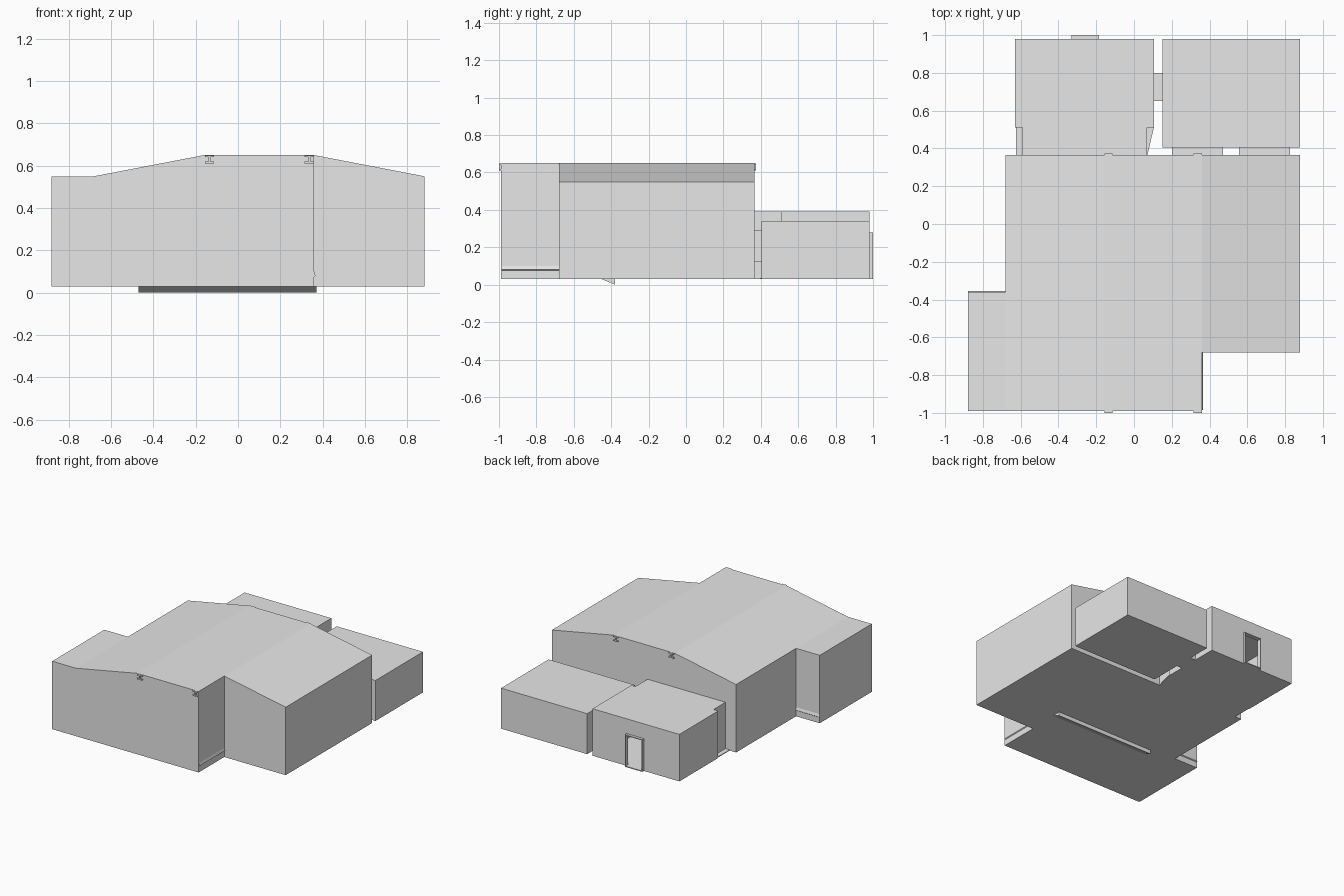
import bpy, bmesh
from mathutils import Vector

cube = bpy.data.objects.get("Cube")
if cube:
    bpy.data.objects.remove(cube, do_unlink=True)

grey = bpy.data.materials.new("plain grey")
grey.use_nodes = True
grey.diffuse_color = (0.8, 0.8, 0.8, 1)
grey.node_tree.nodes["Principled BSDF"].inputs["Base Color"].default_value = (0.8, 0.8, 0.8, 1)

FLOOR = 0.03


def prism(name, outline, shift):
    """Closed solid: a planar outline pushed along shift."""
    bm = bmesh.new()
    face = bm.faces.new([bm.verts.new(p) for p in outline])
    extruded = bmesh.ops.extrude_face_region(bm, geom=[face], use_keep_orig=True)["geom"]
    moved = [g for g in extruded if isinstance(g, bmesh.types.BMVert)]
    bmesh.ops.translate(bm, verts=moved, vec=Vector(shift))
    bmesh.ops.recalc_face_normals(bm, faces=bm.faces)
    mesh = bpy.data.meshes.new(name)
    bm.to_mesh(mesh)
    bm.free()
    mesh.materials.append(grey)
    obj = bpy.data.objects.new(name, mesh)
    bpy.context.collection.objects.link(obj)
    return obj


def box(name, x, y, z):
    base = [(x[0], y[0], z[0]), (x[1], y[0], z[0]), (x[1], y[1], z[0]), (x[0], y[1], z[0])]
    return prism(name, base, (0, 0, z[1] - z[0]))


def cut(target, name, x, y, z):
    cutter = box(name, x, y, z)
    cutter.hide_render = True
    cutter.hide_set(True)
    mod = target.modifiers.new(name, "BOOLEAN")
    mod.operation = "DIFFERENCE"
    mod.solver = "EXACT"
    mod.object = cutter


# Main hall: roof profile along y, with two corners cut out
roof = [(-0.88, FLOOR), (0.88, FLOOR), (0.88, 0.55), (0.36, 0.65),
        (-0.16, 0.65), (-0.68, 0.55), (-0.88, 0.55)]
hall = prism("main_hall", [(x, -0.99, z) for x, z in roof], (0, 1.355, 0))
cut(hall, "front_corner_cutter", (0.36, 1), (-1.1, -0.68), (-0.1, 1))
cut(hall, "back_corner_cutter", (-1, -0.68), (-0.36, 0.5), (-0.1, 1))

# Sloped sunken pit under the hall
prism("sunken_pit", [(-0.47, -0.45, FLOOR), (-0.47, -0.38, FLOOR), (-0.47, -0.38, 0)], (0.84, 0, 0))

# Two roof beams whose ends poke through the gables
for side, x in (("right", -0.135), ("left", 0.337)):
    for part, half, z in (("top_flange", 0.022, (0.64, 0.649)),
                          ("web", 0.005, (0.619, 0.64)),
                          ("bottom_flange", 0.022, (0.61, 0.619))):
        box(f"{side}_beam_{part}", (x - half, x + half), (-1, 0.373), z)

# Sloped trim strips low on the two notch walls
trim = ((0, 0.075), (0.006, 0.08), (0, 0.1))
prism("front_notch_trim", [(0.36 + d, -0.985, z) for d, z in trim], (0, 0.305, 0))
prism("back_notch_trim", [(-0.88, -0.36 + d, z) for d, z in trim], (0.2, 0, 0))

# Hollow back room, narrower where it meets the hall
room = prism("back_room", [(-0.63, 0.98, FLOOR), (-0.63, 0.51, FLOOR), (-0.59, 0.51, FLOOR),
                           (-0.59, 0.36, FLOOR), (0.07, 0.36, FLOOR), (0.07, 0.51, FLOOR),
                           (0.105, 0.51, FLOOR), (0.105, 0.98, FLOOR)], (0, 0, 0.36))
cut(room, "room_hollow_cutter", (-0.58, 0.06), (0.38, 0.97), (0.036, 0.38))
cut(room, "doorway_cutter", (-0.325, -0.185), (0.9, 1.1), (0.036, 0.27))

# Floor slabs in the room's set-back corners
box("right_floor_slab", (-0.625, -0.59), (0.36, 0.51), (FLOOR, 0.036))
prism("left_floor_slab", [(0.07, 0.36, FLOOR), (0.105, 0.51, FLOOR), (0.07, 0.51, FLOOR)], (0, 0, 0.006))

# Door frame
for side, x in (("right", -0.33), ("left", -0.19)):
    box(f"door_frame_{side}", (x, x + 0.006), (0.97, 1), (FLOOR, 0.278))
for part, z in (("sill", FLOOR), ("head", 0.27)):
    box(f"door_frame_{part}", (-0.33, -0.184), (0.97, 1), (z, z + 0.007))

# Side room and the short links joining it to the rest
box("side_room", (0.15, 0.88), (0.405, 0.98), (FLOOR, 0.34))
box("room_link", (0.1, 0.155), (0.65, 0.8), (FLOOR, 0.28))
for side, x in (("inner", 0.2), ("outer", 0.557)):
    box(f"{side}_window_link", (x, x + 0.27), (0.36, 0.41), (0.12, 0.29))
